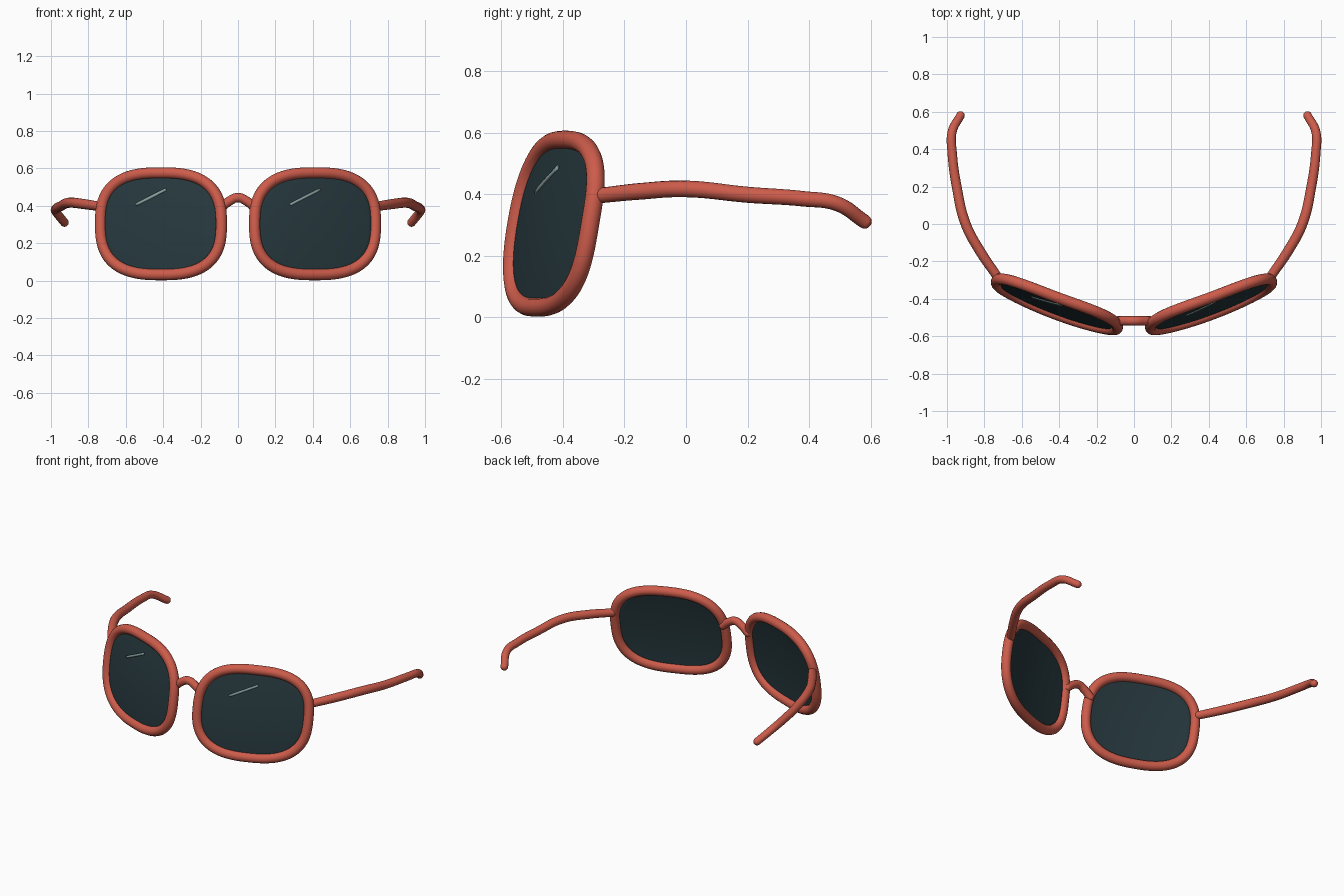
import bpy, bmesh, math
from mathutils import Vector

cube = bpy.data.objects.get("Cube")
if cube:
    bpy.data.objects.remove(cube)


def material(name, rgb, rough):
    m = bpy.data.materials.new(name)
    m.use_nodes = True
    m.diffuse_color = (*rgb, 1)
    bsdf = m.node_tree.nodes["Principled BSDF"]
    bsdf.inputs["Base Color"].default_value = (*rgb, 1)
    bsdf.inputs["Roughness"].default_value = rough
    return m


FRAME = material("coral frame", (0.61, 0.107, 0.07), 0.5)
LENS = material("dark lens", (0.019, 0.039, 0.047), 0.5)
GLINT = material("pale glint", (0.24, 0.34, 0.34), 0.5)

CX, CZ = 0.412, 0.304          # lens centre
HALF_W, HALF_H = 0.323, 0.272  # rim centreline half sizes
RIM_R = 0.03


def on_lens(side, dx, dz, lift=0.0):
    """Point on the tilted, wrapped and gently domed lens surface; dx grows outward."""
    y = -0.457 + 0.37 * dx + 0.168 * dz + 0.25 * (dx * dx + dz * dz) - lift
    return Vector((side * (CX + dx), y, CZ + dz))


def outline(t, scale=1.0):
    """Rounded-rectangle outline as a superellipse."""
    c, s, p = math.cos(t), math.sin(t), 2 / 2.7
    return (scale * HALF_W * math.copysign(abs(c) ** p, c),
            scale * HALF_H * math.copysign(abs(s) ** p, s))


def tube(name, points, radii, cyclic=False):
    """Round tube through the points, with ball ends when open."""
    cu = bpy.data.curves.new(name, "CURVE")
    cu.dimensions = "3D"
    cu.bevel_depth = 1.0
    cu.bevel_resolution = 6
    cu.resolution_u = 3 if cyclic else 10
    sp = cu.splines.new("BEZIER")
    sp.bezier_points.add(len(points) - 1)
    sp.use_cyclic_u = cyclic
    for bp, co, r in zip(sp.bezier_points, points, radii):
        bp.co, bp.radius = co, r
        bp.handle_left_type = bp.handle_right_type = "AUTO"
    temp = bpy.data.objects.new(name, cu)
    bpy.context.collection.objects.link(temp)
    bpy.context.view_layer.update()
    me = bpy.data.meshes.new_from_object(
        temp.evaluated_get(bpy.context.evaluated_depsgraph_get()))
    bpy.data.objects.remove(temp)
    bm = bmesh.new()
    bm.from_mesh(me)
    if not cyclic:
        for i in (0, -1):
            ball = bmesh.ops.create_uvsphere(bm, u_segments=16, v_segments=10, radius=radii[i])
            bmesh.ops.translate(bm, verts=ball["verts"], vec=points[i])
    return finish(name, bm, FRAME, me)


def finish(name, bm, mat, me=None):
    me = me or bpy.data.meshes.new(name)
    bmesh.ops.recalc_face_normals(bm, faces=bm.faces)
    for f in bm.faces:
        f.smooth = True
        f.material_index = 0
    bm.to_mesh(me)
    bm.free()
    me.materials.clear()
    me.materials.append(mat)
    ob = bpy.data.objects.new(name, me)
    bpy.context.collection.objects.link(ob)
    return ob


def thicken(ob, amount):
    mod = ob.modifiers.new("thickness", "SOLIDIFY")
    mod.thickness = amount
    mod.offset = 0


def lens(name, side, rings=8, seg=64):
    bm = bmesh.new()
    centre = bm.verts.new(on_lens(side, 0, 0))
    prev = None
    for r in range(1, rings + 1):
        ring = [bm.verts.new(on_lens(side, *outline(math.tau * i / seg, r / rings)))
                for i in range(seg)]
        for i in range(seg):
            j = (i + 1) % seg
            if prev:
                bm.faces.new((prev[i], ring[i], ring[j], prev[j]))
            else:
                bm.faces.new((centre, ring[i], ring[j]))
        prev = ring
    thicken(finish(name, bm, LENS), 0.008)


def glint(name, side, steps=8):
    """Thin slanted reflection plate, running the same way on both lenses."""
    bm = bmesh.new()
    start, end = Vector((-0.134, 0.102)), Vector((0.027, 0.184))
    across = (end - start).orthogonal().normalized() * 0.007
    prev = None
    for i in range(steps + 1):
        p = start.lerp(end, i / steps)
        pair = [bm.verts.new(on_lens(side, side * q.x, q.y, 0.008))
                for q in (p - across, p + across)]
        if prev:
            bm.faces.new((prev[0], pair[0], pair[1], prev[1]))
        prev = pair
    thicken(finish(name, bm, GLINT), 0.005)


# Temple arm from hinge to curled ear tip
ARM = [(0.735, -0.275, 0.396), (0.82, -0.15, 0.409), (0.9, 0.0, 0.417),
       (0.948, 0.2, 0.398), (0.972, 0.38, 0.385), (0.973, 0.49, 0.369),
       (0.928, 0.58, 0.311)]
ARM_R = [0.025, 0.027, 0.027, 0.026, 0.025, 0.024, 0.023]

for label, side in (("left", 1), ("right", -1)):
    n = 48
    rim = [on_lens(side, *outline(math.tau * i / n)) for i in range(n)]
    tube(label + "_rim", rim, [RIM_R] * n, cyclic=True)
    lens(label + "_lens", side)
    glint(label + "_lens_glint", side)
    tube(label + "_temple", [Vector((side * x, y, z)) for x, y, z in ARM], ARM_R)

# Arched nose bridge
arch = [(-0.09, 0.39), (-0.05, 0.423), (0, 0.444), (0.05, 0.423), (0.09, 0.39)]
tube("bridge", [Vector((x, -0.518, z)) for x, z in arch], [0.025] * len(arch))
